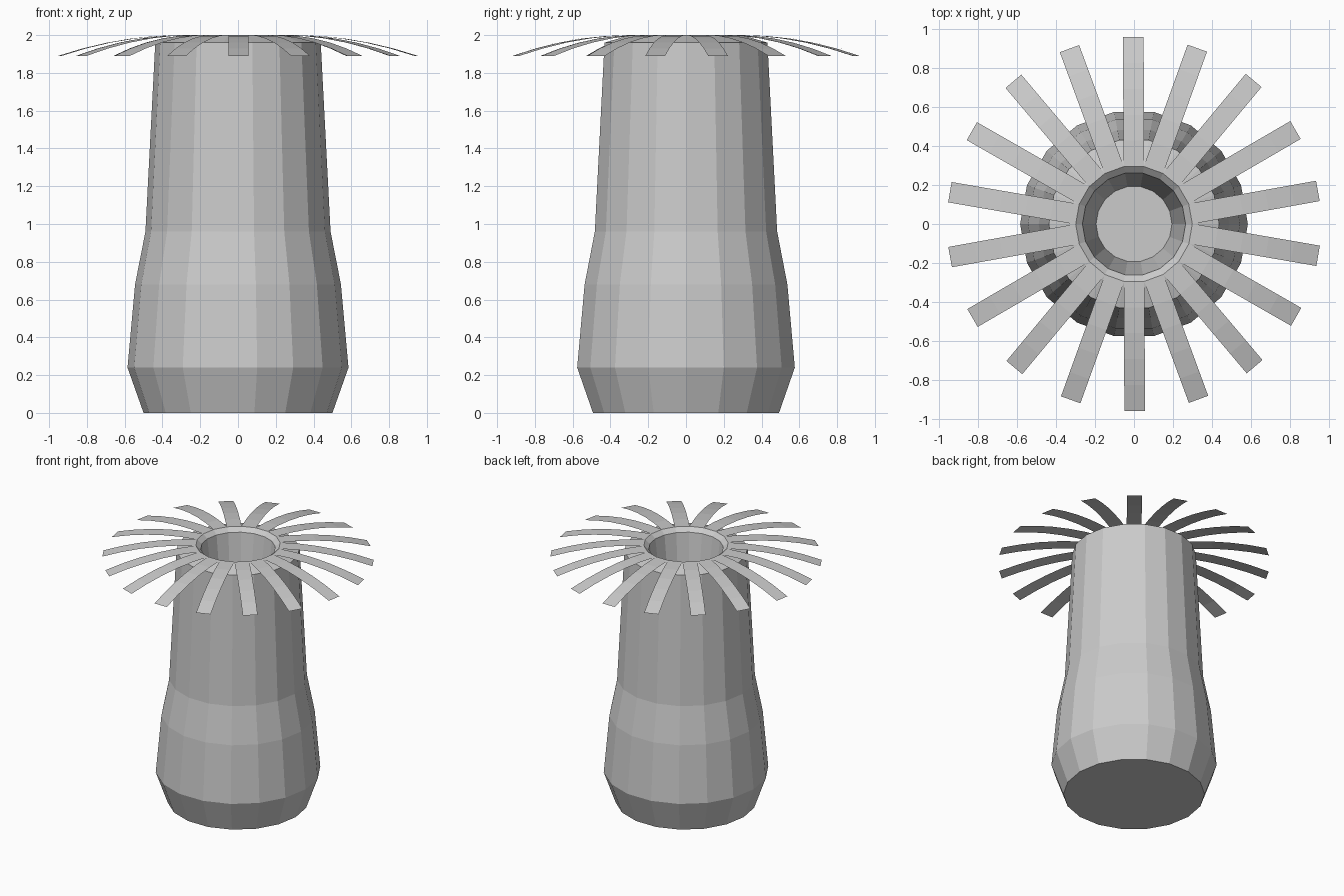
import bpy, bmesh
from math import cos, sin, pi, radians

if "Cube" in bpy.data.objects:
    bpy.data.objects.remove(bpy.data.objects["Cube"])

SIDES = 18


def finish(bm, name):
    mesh = bpy.data.meshes.new(name)
    bm.to_mesh(mesh)
    bm.free()
    obj = bpy.data.objects.new(name, mesh)
    bpy.context.collection.objects.link(obj)
    return obj


# Hollow column: (radius, height) from the base, over the rim, down to the mouth floor
profile = [(0.50, 0), (0.585, 0.24), (0.545, 0.68), (0.49, 0.96),
           (0.438, 1.96), (0.30, 2.0), (0.265, 1.97), (0.195, 1.4)]
bm = bmesh.new()
rings = [[bm.verts.new((r * cos(2 * pi * i / SIDES), r * sin(2 * pi * i / SIDES), z))
          for i in range(SIDES)] for r, z in profile]
for low, high in zip(rings, rings[1:]):
    for i in range(SIDES):
        j = (i + 1) % SIDES
        bm.faces.new((low[i], low[j], high[j], high[i]))
bm.faces.new(rings[0][::-1])
bm.faces.new(rings[-1])
finish(bm, "body")

# Drooping flat tentacles, one per side of the rim
INNER, OUTER, HALF_WIDTH, STEPS = 0.295, 0.96, 0.053, 5
bm = bmesh.new()
for n in range(SIDES):
    a = radians(10.2) + 2 * pi * n / SIDES
    previous = None
    for s in range(STEPS + 1):
        r = INNER + (OUTER - INNER) * s / STEPS
        z = 2.0 - 0.25 * (r - INNER) ** 2
        pair = [bm.verts.new((r * cos(a) - w * sin(a), r * sin(a) + w * cos(a), z))
                for w in (-HALF_WIDTH, HALF_WIDTH)]
        if previous:
            bm.faces.new((previous[0], pair[0], pair[1], previous[1]))
        previous = pair
finish(bm, "tentacles")
